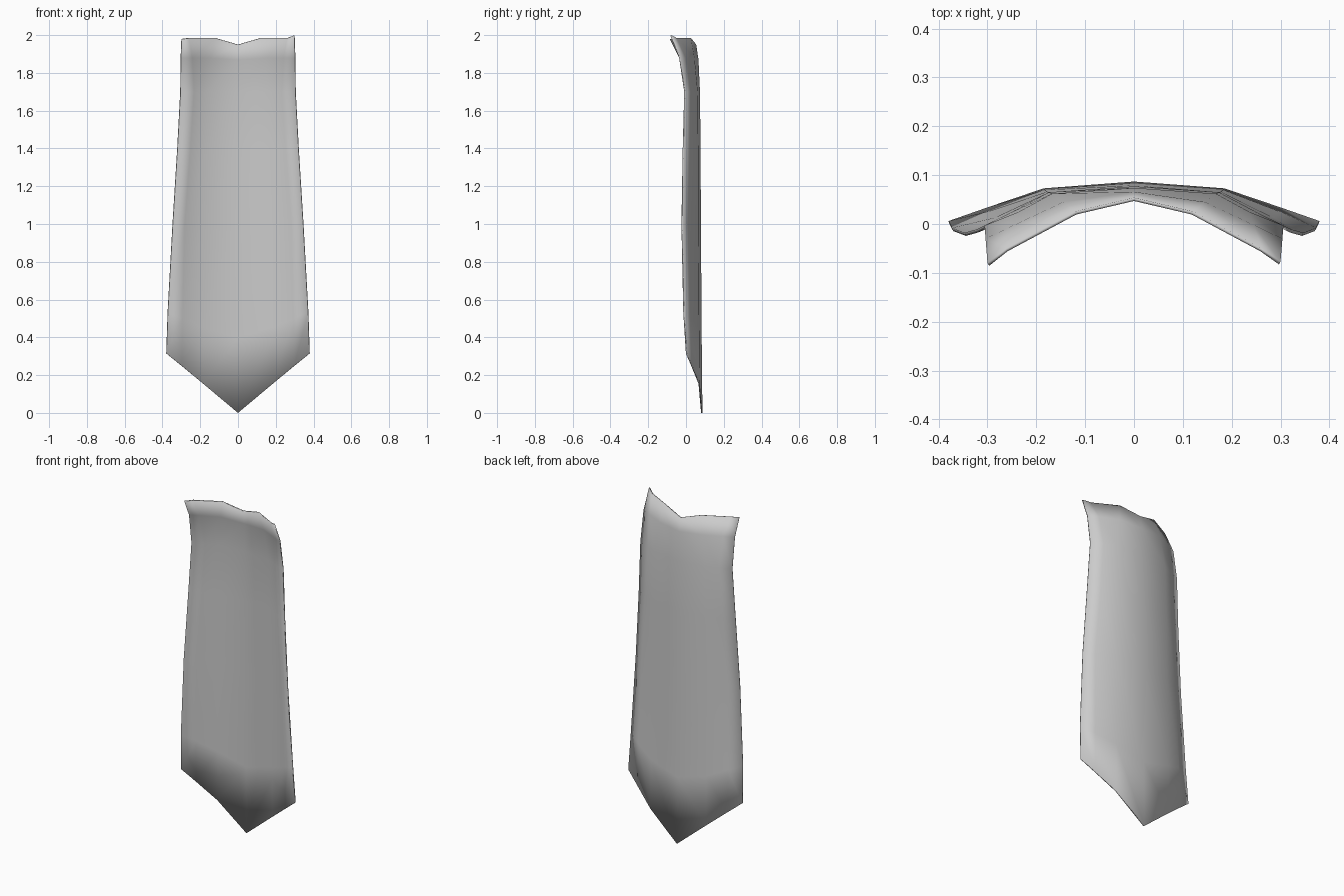
import bpy

# Curved tapering plate with a pointed bottom and a top edge flaring forward
grey = bpy.data.materials.new("plain grey")
grey.diffuse_color = (0.6, 0.6, 0.6, 1)

# Each row: (x, y, z) from centre line to side edge
rows = [
    [(0, .087, 0), (.185, .073, .155), (.30, .034, .25), (.38, .006, .315)],
    [(0, .083, .40), (.183, .070, .45), (.297, .026, .50), (.373, -.008, .53)],
    [(0, .079, 1.0), (.178, .066, 1.0), (.285, .013, 1.0), (.347, -.018, 1.0)],
    [(0, .077, 1.40), (.174, .065, 1.40), (.255, .022, 1.40), (.322, -.011, 1.40)],
    [(0, .074, 1.70), (.168, .062, 1.70), (.236, .025, 1.70), (.306, -.003, 1.70)],
    [(0, .066, 1.87), (.145, .045, 1.88), (.245, -.002, 1.88), (.304, -.030, 1.88)],
    [(0, .054, 1.95), (.120, .026, 1.985), (.262, -.050, 1.985), (.30, -.080, 1.99)],
]

# Mirror every row across the centre line
verts = []
for row in rows:
    verts += [(-x, y, z) for x, y, z in reversed(row[1:])] + row
n = 7
# The right top corner stands slightly higher
verts[-1] = (.30, -.077, 2.0)
verts[-n] = (-.30, -.080, 1.98)

# Faces wound so that normals point to the back
faces = [(r * n + c, (r + 1) * n + c, (r + 1) * n + c + 1, r * n + c + 1)
         for r in range(len(rows) - 1) for c in range(n - 1)]
mesh = bpy.data.meshes.new("curved_plate")
mesh.from_pydata(verts, [], faces)
mesh.materials.append(grey)
mesh.shade_smooth()
plate = bpy.data.objects.new("curved_plate", mesh)
bpy.context.collection.objects.link(plate)

# Thin wall growing towards the front
wall = plate.modifiers.new("thickness", "SOLIDIFY")
wall.thickness = 0.007
wall.offset = -1
